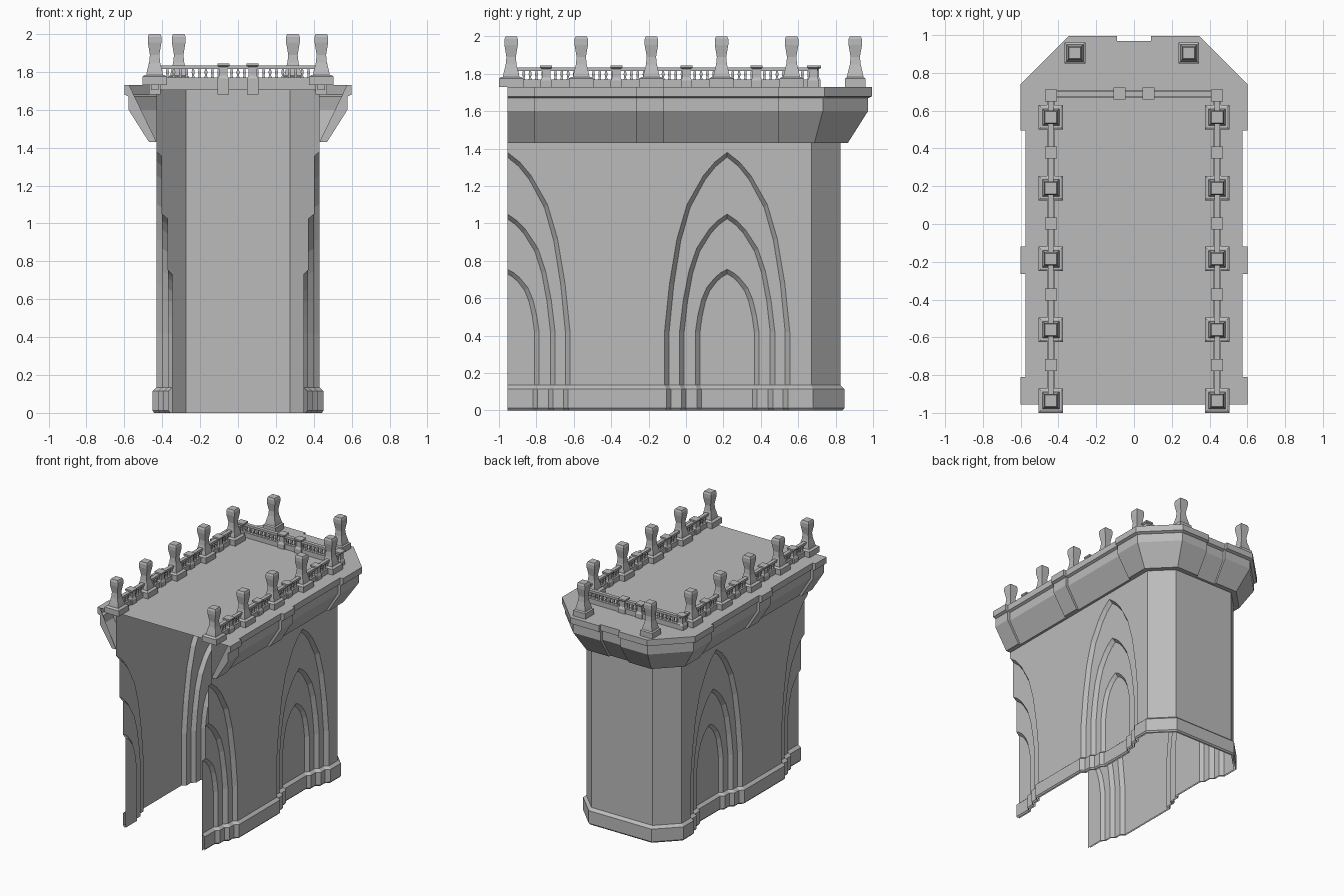
import bpy
import bmesh
from mathutils import Vector

default_cube = bpy.data.objects.get("Cube")
if default_cube:
    bpy.data.objects.remove(default_cube, do_unlink=True)

stone = bpy.data.materials.new("grey stone")
stone.use_nodes = True
stone.diffuse_color = (0.5, 0.5, 0.5, 1)
stone.node_tree.nodes["Principled BSDF"].inputs["Base Color"].default_value = (0.5, 0.5, 0.5, 1)

# Shared dimensions
FRONT = -0.955
DECK = 1.73
BEVEL = 0.025
LEVELS = [0.43, 0.40, 0.37, 0.345]                     # wall depth at each arch step
ARCHES = [(0.335, 1.38), (0.255, 1.05), (0.17, 0.755)]  # half width, peak
SPRING = 0.42
CURVE = [(1, 0), (0.92, 0.27), (0.8, 0.52), (0.64, 0.71), (0.38, 0.87), (0.2, 0.945), (0, 1)]
MIDDLE = 0.22


def finish(name, bm):
    mesh = bpy.data.meshes.new(name)
    bm.to_mesh(mesh)
    bm.free()
    mesh.materials.append(stone)
    obj = bpy.data.objects.new(name, mesh)
    bpy.context.collection.objects.link(obj)
    return obj


def add_face(bm, points):
    return bm.faces.new([bm.verts.new(p) for p in points])


def mirrored(path):
    return path + [(-x, y) for x, y in reversed(path)]


def offset_path(path, distance):
    """Mitred offset to the right-hand side of a plan path."""
    pts = [Vector(p) for p in path]
    normals = []
    for a, b in zip(pts, pts[1:]):
        d = (b - a).normalized()
        normals.append(Vector((d.y, -d.x)))
    result = []
    for i, p in enumerate(pts):
        n1 = normals[max(i - 1, 0)]
        n2 = normals[min(i, len(normals) - 1)]
        result.append(p + (n1 + n2) * (distance / (1 + n1.dot(n2))))
    return result


def sweep(bm, path, profile, caps=False):
    """Carry an (offset, height) profile along a plan path."""
    rings = []
    for off, z in profile:
        rings.append([bm.verts.new((p.x, p.y, z)) for p in offset_path(path, off)])
    for low, high in zip(rings, rings[1:]):
        for i in range(len(path) - 1):
            bm.faces.new((low[i], low[i + 1], high[i + 1], high[i]))
    if caps:
        bm.faces.new([r[0] for r in rings])
        bm.faces.new([r[-1] for r in reversed(rings)])


def column(bm, x, y, sections):
    """Stack rectangular (half x, half y, height) sections with closed ends."""
    rings = []
    for hx, hy, z in sections:
        corners = ((-hx, -hy), (hx, -hy), (hx, hy), (-hx, hy))
        rings.append([bm.verts.new((x + a, y + b, z)) for a, b in corners])
    for low, high in zip(rings, rings[1:]):
        for i in range(4):
            j = (i + 1) % 4
            bm.faces.new((low[i], low[j], high[j], high[i]))
    bm.faces.new(list(reversed(rings[0])))
    bm.faces.new(rings[-1])


def square(*pairs):
    return [(h, h, z) for h, z in pairs]


def arch(centre, step, inset, half):
    """Pointed arch outline, front foot to back foot; half starts at the peak."""
    w, peak = ARCHES[step]
    w, peak = w - inset, peak - inset
    right = [(centre + w, 0)]
    right += [(centre + w * a, SPRING + (peak - SPRING) * b) for a, b in CURVE]
    right.reverse()
    if half:
        return right
    return [(2 * centre - y, z) for y, z in reversed(right[1:])] + right


# Side walls with stepped pointed recesses
for side, label in ((1, "left"), (-1, "right")):
    bm = bmesh.new()

    def at(level, outline):
        return [(side * LEVELS[level], y, z) for y, z in outline]

    wall = arch(FRONT, 0, 0, True) + arch(MIDDLE, 0, 0, False)
    wall += [(0.67, 0), (0.67, DECK), (FRONT, DECK)]
    add_face(bm, at(0, wall))
    for centre, half in ((FRONT, True), (MIDDLE, False)):
        for k in range(len(ARCHES)):
            rim = arch(centre, k, 0, half)
            inner = arch(centre, k, BEVEL, half)
            a, b = at(k, rim), at(k + 1, inner)
            for i in range(len(a) - 1):
                add_face(bm, (a[i], a[i + 1], b[i + 1], b[i]))
            if k + 1 < len(ARCHES):
                hole = arch(centre, k + 1, 0, half)
            else:
                hole = [(FRONT, 0)] if half else []
            add_face(bm, at(k + 1, inner + hole[::-1]))
    bmesh.ops.remove_doubles(bm, verts=bm.verts, dist=0.0001)
    bm.normal_update()
    for f in bm.faces:
        if f.normal.x * side < 0:
            f.normal_flip()
    finish(label + "_arched_wall", bm)

# Chamfered back wall
bm = bmesh.new()
corner = [(0.43, 0.67), (0.275, 0.825)]
sweep(bm, mirrored(corner), [(0, 0), (0, DECK)])
finish("back_wall", bm)

# Plinth following the recesses
steps_in = []
steps_out = []
front_steps = []
for k, (w, peak) in enumerate(ARCHES):
    steps_in += [(LEVELS[k], MIDDLE - w), (LEVELS[k + 1], MIDDLE - w + BEVEL)]
    steps_out = [(LEVELS[k + 1], MIDDLE + w - BEVEL), (LEVELS[k], MIDDLE + w)] + steps_out
    front_steps = [(LEVELS[k + 1], FRONT + w - BEVEL), (LEVELS[k], FRONT + w)] + front_steps
plan = [(LEVELS[-1], FRONT)] + front_steps + steps_in + steps_out + corner
bm = bmesh.new()
sweep(bm, mirrored(plan), [(0.012, 0), (0.022, 0.012), (0.022, 0.115), (0, 0.135)])
finish("plinth", bm)

# Cornice shell and the deck on top of it
eaves = mirrored([(0.43, FRONT)] + corner)
bm = bmesh.new()
sweep(bm, eaves, [(0, 1.43), (0.02, 1.43), (0.125, 1.6), (0.125, 1.67), (0.145, 1.68), (0.145, DECK)])
finish("cornice", bm)
bm = bmesh.new()
add_face(bm, [(p.x, p.y, DECK) for p in offset_path(eaves, 0.145)])
finish("deck", bm)

# Raised cornice blocks
block = [(0, 1.43), (0.04, 1.43), (0.148, 1.6), (0.148, 1.67), (0.17, 1.68), (0.17, DECK), (0.145, DECK)]
bm = bmesh.new()
for s in (1, -1):
    runs = [[(0.43, FRONT), (0.43, -0.81)],
            [(0.43, -0.265), (0.43, -0.12)],
            [(0.43, 0.495)] + corner + [(0.09, 0.825)]]
    for run in runs:
        path = [(s * x, y) for x, y in run][::s]
        sweep(bm, path, block, caps=True)
finish("cornice_blocks", bm)

# Tall posts
RAIL_X = 0.44
RAIL_BACK = 0.69
POST_YS = [-0.935 + 0.375 * i for i in range(5)]
shaft = square((0.045, 1.78), (0.04, 1.805), (0.029, 1.85), (0.025, 1.89),
               (0.036, 1.955), (0.036, 1.985), (0.03, 2.0))
bm = bmesh.new()
spots = [(s * RAIL_X, y, 0.065) for s in (1, -1) for y in POST_YS]
spots += [(-0.313, 0.905, 0.055), (0.29, 0.905, 0.055)]
for x, y, base in spots:
    column(bm, x, y, square((base, DECK), (base, 1.775), (base - 0.012, 1.783)))
    column(bm, x, y, shaft)
finish("tall_posts", bm)

# Small balustrade piers
bm = bmesh.new()
pier = square((0.03, 1.68), (0.03, 1.765), (0.022, 1.78), (0.022, 1.825), (0.032, 1.833), (0.032, 1.845))
pier_ys = [y + 0.1875 for y in POST_YS[:-1]] + [RAIL_BACK - 0.01]
for s in (1, -1):
    for y in pier_ys:
        column(bm, s * RAIL_X, y, pier)
    column(bm, s * 0.077, RAIL_BACK, pier)
finish("balustrade_piers", bm)

# Kerbs, handrails and balusters
bm = bmesh.new()
side_mid = (RAIL_BACK + POST_YS[0]) / 2
side_half = (RAIL_BACK - POST_YS[0]) / 2
lines = [(RAIL_X, side_mid, 0, side_half), (-RAIL_X, side_mid, 0, side_half),
         (0, RAIL_BACK, RAIL_X, 0)]
for x, y, lx, ly in lines:
    for width, low, high in ((0.02, 1.705, 1.77), (0.015, 1.815, 1.833)):
        column(bm, x, y, [(lx or width, ly or width, low), (lx or width, ly or width, high)])
    length = 2 * max(lx, ly)
    count = round(length / 0.034)
    for i in range(1, count):
        t = 2 * i / count - 1
        column(bm, x + lx * t, y + ly * t,
               square((0.008, 1.77), (0.005, 1.782), (0.008, 1.797), (0.005, 1.815)))
finish("balustrade", bm)
